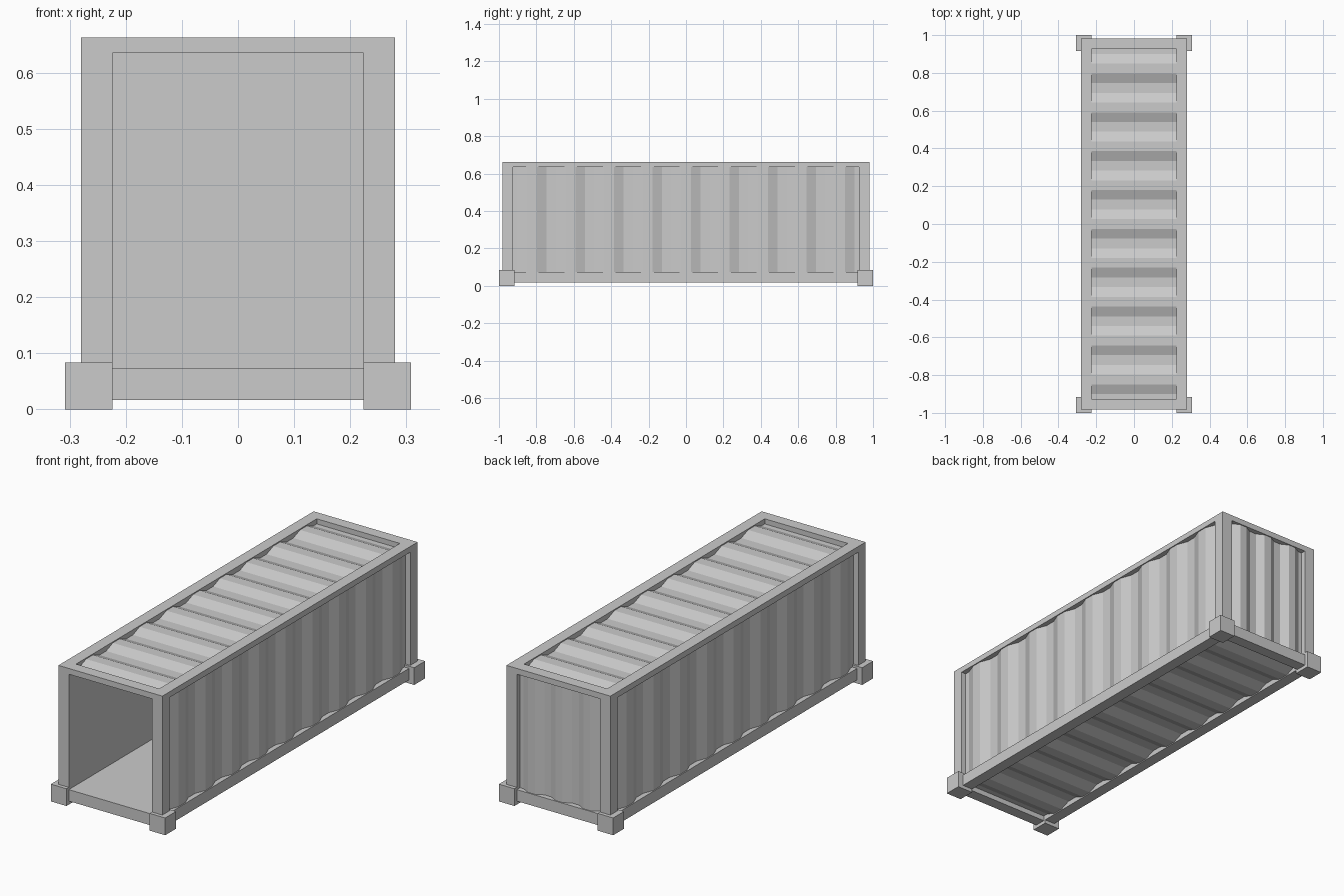
import bpy, bmesh
from mathutils import Vector, Matrix

if "Cube" in bpy.data.objects:
    bpy.data.objects.remove(bpy.data.objects["Cube"])

HX, HY = 0.28, 0.982            # frame outer half width / half length
Z0, Z1 = 0.017, 0.663           # frame bottom / top
B, T = 0.056, 0.028             # beam width, top beam height
IX, IY = HX - B, HY - B         # inner half sizes
FLOOR, CEIL = Z0 + B, Z1 - T


def finish(name, bm):
    bmesh.ops.recalc_face_normals(bm, faces=bm.faces)
    me = bpy.data.meshes.new(name)
    bm.to_mesh(me)
    bm.free()
    ob = bpy.data.objects.new(name, me)
    bpy.context.collection.objects.link(ob)
    return ob


def box(name, lo, hi):
    lo, hi = Vector(lo), Vector(hi)
    bm = bmesh.new()
    bmesh.ops.create_cube(bm, size=1)
    bmesh.ops.scale(bm, vec=hi - lo, verts=bm.verts)
    bmesh.ops.translate(bm, vec=(lo + hi) / 2, verts=bm.verts)
    return finish(name, bm)


def mirrored_box(name, x, y, z):
    """Box spanning ranges x, y, z; a range starting above 0 is mirrored."""
    for sx in ((1, -1) if x[0] > 0 else (1,)):
        for sy in ((1, -1) if y[0] > 0 else (1,)):
            xs, ys = sorted(sx * v for v in x), sorted(sy * v for v in y)
            box(name, (xs[0], ys[0], z[0]), (xs[1], ys[1], z[1]))


def panel(name, centre, along, out, length, width, periods, low, high):
    """Slab with a flat inner face and a trapezoid-corrugated outer face."""
    p = length / periods
    pts = [(-length / 2, 0), (-length / 2, low)]
    for i in range(periods):
        s = -length / 2 + i * p
        pts += [(s + p * f, h) for f, h in
                ((.125, low), (.375, high), (.625, high), (.875, low))]
    pts += [(length / 2, low), (length / 2, 0)]
    x, z = Vector(along), Vector(out)
    m = Matrix((x, z.cross(x), z)).transposed()
    bm = bmesh.new()
    face = bm.faces.new([bm.verts.new(m @ Vector((u, -width / 2, h)) + Vector(centre))
                         for u, h in pts])
    new = bmesh.ops.extrude_face_region(bm, geom=[face])["geom"]
    bmesh.ops.translate(bm, vec=m @ Vector((0, width, 0)),
                        verts=[g for g in new if isinstance(g, bmesh.types.BMVert)])
    return finish(name, bm)


# Frame: posts, long beams and cross beams
mirrored_box("corner_post", (IX, HX), (IY, HY), (FLOOR, CEIL))
for label, z in (("bottom", (Z0, FLOOR)), ("top", (CEIL, Z1))):
    mirrored_box(label + "_side_beam", (IX, HX), (-HY, HY), z)
    mirrored_box(label + "_end_beam", (-IX, IX), (IY, HY), z)

# Corner feet
mirrored_box("corner_foot", (0.224, 0.308), (0.916, 1.0), (0, 0.084))

# Corrugated panels; the front end stays open
LO, HI = 0.025, 0.005           # recess of troughs and crests from the frame
h, zc = CEIL - FLOOR, (CEIL + FLOOR) / 2
panel("roof", (0, 0, CEIL), (0, 1, 0), (0, 0, 1), 2 * IY, 2 * IX, 9, T - LO, T - HI)
panel("floor", (0, 0, FLOOR), (0, 1, 0), (0, 0, -1), 2 * IY, 2 * IX, 9, B - LO, B - HI)
for side, s in (("right", 1), ("left", -1)):
    panel(side + "_wall", (s * IX, 0, zc), (0, 1, 0), (s, 0, 0), 2 * IY, h, 9, B - LO, B - HI)
panel("back_wall", (0, IY, zc), (1, 0, 0), (0, 1, 0), 2 * IX, h, 3, B - LO, B - HI)
